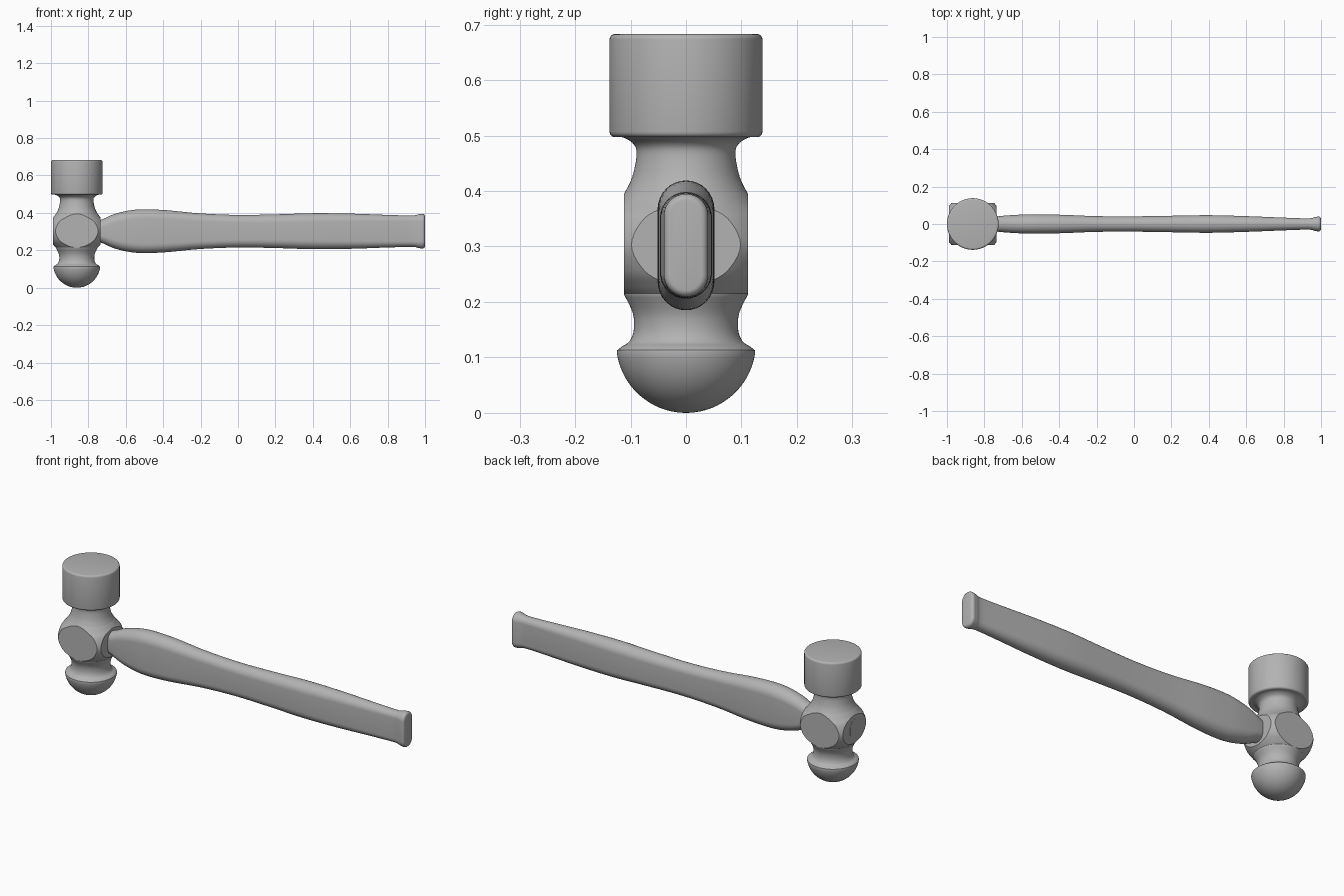
import bpy, bmesh
from math import sin, cos, pi, radians, sqrt

old = bpy.data.objects.get("Cube")
if old:
    bpy.data.objects.remove(old, do_unlink=True)

HEAD_X, MID_Z = -0.862, 0.303

steel = bpy.data.materials.new("satin grey")
steel.use_nodes = True
GREY = (0.45, 0.45, 0.45, 1)
steel.diffuse_color = GREY
steel.node_tree.nodes["Principled BSDF"].inputs["Base Color"].default_value = GREY


def make_object(name, bm):
    bmesh.ops.recalc_face_normals(bm, faces=bm.faces)
    mesh = bpy.data.meshes.new(name)
    bm.to_mesh(mesh)
    bm.free()
    obj = bpy.data.objects.new(name, mesh)
    bpy.context.collection.objects.link(obj)
    mesh.materials.append(steel)
    return obj


def select(obj):
    bpy.ops.object.select_all(action='DESELECT')
    bpy.context.view_layer.objects.active = obj
    obj.select_set(True)


def loft(name, rings):
    """Skin a list of equal-length rings and cap both ends."""
    bm = bmesh.new()
    rows = [[bm.verts.new(p) for p in ring] for ring in rings]
    n = len(rows[0])
    for a, b in zip(rows, rows[1:]):
        for i in range(n):
            j = (i + 1) % n
            bm.faces.new((a[i], a[j], b[j], b[i]))
    bm.faces.new(rows[0])
    bm.faces.new(rows[-1])
    return make_object(name, bm)


def smooth_path(points, steps):
    """Smooth curve through the given stations."""
    out = []
    for k in range(len(points) - 1):
        p0, p1 = points[max(k - 1, 0)], points[k]
        p2, p3 = points[k + 1], points[min(k + 2, len(points) - 1)]
        for s in range(steps):
            t = s / steps
            out.append(tuple(
                0.5 * (2 * b + (c - a) * t + (2 * a - 5 * b + 4 * c - d) * t * t
                       + (3 * b - a - 3 * c + d) * t ** 3)
                for a, b, c, d in zip(p0, p1, p2, p3)))
    return out + [points[-1]]


# Head profile (radius, height): ball peen, waist, bulging eye, neck, striking face
R = 0.126
ball = [(R * sin(a), R - R * cos(a)) for a in (radians(2 + 80 * i / 16) for i in range(17))]
waist = smooth_path([(0.124, 0.113), (0.115, 0.12), (0.102, 0.129),
                     (0.094, 0.15), (0.096, 0.18), (0.112, 0.214)], 4)
eye = smooth_path([(0.112, 0.215), (0.126, 0.229), (0.147, 0.257), (0.16, MID_Z),
                   (0.147, 0.35), (0.126, 0.376), (0.112, 0.395)], 5)
neck = smooth_path([(0.111, 0.396), (0.097, 0.425), (0.089, 0.465),
                    (0.094, 0.484), (0.112, 0.496), (0.128, 0.497)], 4)
F, B = 0.138, 0.01
rim = [(F - B + B * sin(a), 0.507 - B * cos(a)) for a in (pi / 2 * i / 4 for i in range(1, 5))]
rim += [(F - B + B * cos(a), 0.673 + B * sin(a)) for a in (pi / 2 * i / 4 for i in range(5))]

SEG = 72
head = loft("hammer_head", [
    [(HEAD_X + r * cos(2 * pi * i / SEG), r * sin(2 * pi * i / SEG), z) for i in range(SEG)]
    for r, z in ball + waist + eye + neck + rim])

# Four flats cut on the eye
bm = bmesh.new()
for dx, dy, flat in ((1, 0, 0.126), (-1, 0, 0.126), (0, 1, 0.112), (0, -1, 0.112)):
    cube = bmesh.ops.create_cube(bm, size=1)["verts"]
    off = flat + 0.05
    bmesh.ops.scale(bm, verts=cube, vec=(0.1 if dx else 0.24, 0.1 if dy else 0.21, 0.2))
    bmesh.ops.translate(bm, verts=cube, vec=(HEAD_X + dx * off, dy * off, MID_Z))
cutter = make_object("flat_cutter", bm)
cutter.hide_render = True
cut = head.modifiers.new("flats", 'BOOLEAN')
cut.operation, cut.object, cut.solver = 'DIFFERENCE', cutter, 'EXACT'
cut.use_self = True
select(head)
bpy.ops.object.modifier_apply(modifier=cut.name)
bpy.data.objects.remove(cutter, do_unlink=True)

# Handle: stadium sections (x, half height, half thickness), flared at the butt
stations = [(-0.76, 0.052, 0.036), (-0.72, 0.066, 0.042), (-0.66, 0.092, 0.047),
            (-0.58, 0.111, 0.051), (-0.5, 0.117, 0.051), (-0.38, 0.112, 0.049),
            (-0.2, 0.095, 0.042), (0, 0.087, 0.041), (0.2, 0.09, 0.044),
            (0.4, 0.096, 0.047), (0.6, 0.094, 0.042), (0.8, 0.087, 0.034),
            (0.93, 0.084, 0.03), (0.965, 0.09, 0.036), (0.985, 0.093, 0.04)]
sections = [(-0.989, 0.052, 0.036)] + smooth_path(stations, 5)
sections += [(0.985 + 0.014 * sin(a), 0.081 + 0.012 * cos(a), 0.028 + 0.012 * cos(a))
             for a in (pi / 2 * i / 5 for i in range(1, 6))]


def stadium(x, h, w):
    ring = []
    for side in (1, -1):
        for i in range(17):
            a = pi * i / 16
            ring.append((x, side * w * cos(a), MID_Z - 0.001 + side * (h - w + w * sin(a))))
    return ring


handle = loft("handle", [stadium(*s) for s in sections])

for obj in (head, handle):
    select(obj)
    bpy.ops.object.shade_smooth_by_angle(angle=radians(30))
